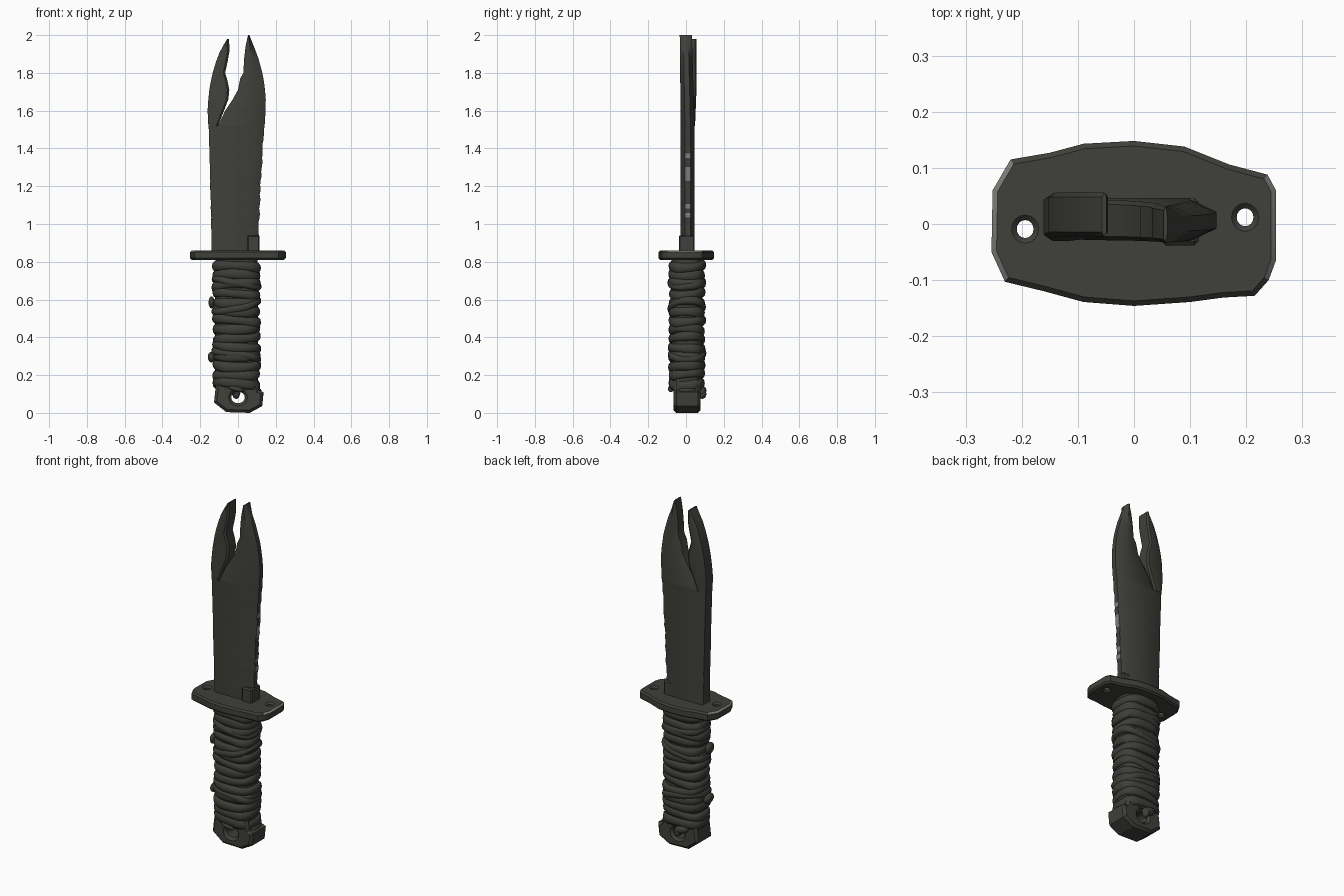
import bpy, bmesh, math, random
from mathutils import Vector, Matrix

if "Cube" in bpy.data.objects:
    bpy.data.objects.remove(bpy.data.objects["Cube"])

random.seed(4)


def material(name, rgb):
    m = bpy.data.materials.new(name)
    m.diffuse_color = (*rgb, 1)
    m.use_nodes = True
    m.node_tree.nodes["Principled BSDF"].inputs["Base Color"].default_value = m.diffuse_color
    return m


DARK = material("dark olive steel", (0.050, 0.052, 0.043))
CORD = material("dark cord", (0.047, 0.049, 0.040))
WORN = material("worn grey edge", (0.22, 0.22, 0.21))


def finish(bm, name, mats, angle=35):
    bmesh.ops.remove_doubles(bm, verts=bm.verts, dist=0.0002)
    bmesh.ops.recalc_face_normals(bm, faces=bm.faces)
    me = bpy.data.meshes.new(name)
    bm.to_mesh(me)
    bm.free()
    for m in mats:
        me.materials.append(m)
    ob = bpy.data.objects.new(name, me)
    bpy.context.collection.objects.link(ob)
    bpy.ops.object.select_all(action='DESELECT')
    ob.select_set(True)
    bpy.context.view_layer.objects.active = ob
    bpy.ops.object.shade_smooth_by_angle(angle=math.radians(angle))
    return ob


def loft(bm, rings, cap=True, closed=False):
    """Skin a list of equal-length point loops."""
    vs = [[bm.verts.new(p) for p in r] for r in rings]
    n = len(vs[0])
    pairs = list(zip(vs, vs[1:])) + ([(vs[-1], vs[0])] if closed else [])
    for a, b in pairs:
        for i in range(n):
            j = (i + 1) % n
            bm.faces.new((a[i], a[j], b[j], b[i]))
    if cap and not closed:
        bm.faces.new(vs[0])
        bm.faces.new(vs[-1])


def plate(outline, holes, half, bevel):
    """Flat outline with round holes, extruded and bevelled, as a bmesh."""
    cu = bpy.data.curves.new("plate_outline", 'CURVE')
    cu.dimensions, cu.fill_mode = '2D', 'BOTH'
    cu.extrude, cu.bevel_depth, cu.offset = half - bevel, bevel, -bevel
    cu.bevel_resolution = 0
    loops = [outline]
    for x, y, rx, ry in holes:
        loops.append([(x + rx * math.cos(-k * math.tau / 16),
                       y + ry * math.sin(-k * math.tau / 16)) for k in range(16)])
    for pts in loops:
        s = cu.splines.new('POLY')
        s.points.add(len(pts) - 1)
        for p, q in zip(s.points, pts):
            p.co = (q[0], q[1], 0, 1)
        s.use_cyclic_u = True
    ob = bpy.data.objects.new("plate_outline", cu)
    bpy.context.collection.objects.link(ob)
    me = bpy.data.meshes.new_from_object(ob.evaluated_get(bpy.context.evaluated_depsgraph_get()))
    bm = bmesh.new()
    bm.from_mesh(me)
    bpy.data.objects.remove(ob)
    for f in bm.faces:
        f.material_index = 0
    return bm


# Blade: broad body that splits into a left and a right prong
def section(z, xl, xr, sharp, yc, half):
    w = (xr - xl) * 0.45
    cr = min(0.045, w) if sharp else min(0.01, w)
    cl = min(0.012, w)
    e = half * (0.4 if sharp else 0.8)
    return [(xl, yc - half * .8, z), (xl + cl, yc - half, z), (xr - cr, yc - half, z),
            (xr, yc - e, z), (xr, yc + e, z), (xr - cr, yc + half, z),
            (xl + cl, yc + half, z), (xl, yc + half * .8, z)]


def interp(table, z):
    for (z0, *a), (z1, *b) in zip(table, table[1:]):
        if z <= z1:
            t = (z - z0) / (z1 - z0)
            return [p + (q - p) * t for p, q in zip(a, b)]
    return list(table[-1][1:])


body = [(0.84, -0.14, 0.108), (1.0, -0.142, 0.112), (1.2, -0.148, 0.121),
        (1.4, -0.152, 0.133), (1.52, -0.157, 0.141)]
left = [(1.52, -0.157, -0.105), (1.60, -0.161, -0.074), (1.66, -0.157, -0.051),
        (1.71, -0.152, -0.046), (1.76, -0.143, -0.056), (1.80, -0.134, -0.068),
        (1.86, -0.116, -0.055), (1.91, -0.097, -0.046), (1.95, -0.075, -0.046), (1.98, -0.057, -0.049)]
right = [(1.52, -0.105, 0.141), (1.60, -0.068, 0.146), (1.66, -0.028, 0.147),
         (1.71, 0.0, 0.143), (1.77, 0.012, 0.135), (1.80, 0.028, 0.129),
         (1.88, 0.033, 0.107), (1.94, 0.040, 0.084), (2.0, 0.053, 0.060)]
bm = bmesh.new()
rows = []
for k in range(29):
    z = 0.84 + 0.68 * k / 28
    xl, xr = interp(body, z)
    nick = random.uniform(-0.005, 0.002) if 0 < k < 28 else 0
    rows.append(section(z, xl + random.uniform(-.001, .002), xr + nick, True, 0.009, 0.037))
loft(bm, rows)
loft(bm, [section(z, a, b, False, 0.009 + 0.008 * min(1, (z - 1.52) / .2), 0.039)
          for z, a, b in left])
loft(bm, [section(z, a, b, True, 0.009 - 0.01 * (z - 1.52) / .48, 0.037 - .010 * (z - 1.52))
          for z, a, b in right])
bm.normal_update()
# chipped pale flecks on the cutting edge
for f in bm.faces:
    c = f.calc_center_median()
    if c.x > 0.105 and abs(c.y - 0.009) < 0.006 and 1.0 < c.z < 1.4 and random.random() < .3:
        f.material_index = 1
finish(bm, "blade", [DARK, WORN])

# Square shoulder at the root of the cutting edge
bm = bmesh.new()
bmesh.ops.create_cube(bm, size=1, matrix=Matrix.Translation((0.082, 0.004, 0.895)) @
                      Matrix.Diagonal((0.066, 0.084, 0.09, 1)))
bmesh.ops.bevel(bm, geom=bm.edges[:], offset=0.007, segments=1, affect='EDGES')
finish(bm, "blade_shoulder", [DARK])

# Guard with two lashing holes
outline = [(-0.254, -0.05), (-0.230, -0.103), (-0.16, -0.120), (-0.09, -0.139), (0, -0.146),
           (0.10, -0.139), (0.16, -0.131), (0.215, -0.128), (0.240, -0.10), (0.253, -0.065),
           (0.253, 0.06), (0.238, 0.088), (0.17, 0.106), (0.09, 0.138), (0, 0.148),
           (-0.09, 0.143), (-0.15, 0.127), (-0.220, 0.115), (-0.252, 0.06)]
bm = plate(outline, [(-0.194, -0.009, 0.015, 0.016), (0.198, 0.012, 0.015, 0.016)], 0.025, 0.009)
bmesh.ops.translate(bm, verts=bm.verts, vec=(0, 0, 0.835))
bm.normal_update()
for f in bm.faces:
    c = f.calc_center_median()
    if 0.2 < abs(f.normal.z) < 0.95 and c.z > 0.84 and abs(c.x) > 0.225:
        f.material_index = 1
finish(bm, "guard", [DARK, WORN], 30)

# Pommel: chamfered tang end with a lanyard hole
tang = [(-0.127, 0.055), (-0.062, 0.004), (0.062, 0.0), (0.128, 0.036), (0.136, 0.11),
        (0.11, 0.12), (0.10, 0.18), (-0.11, 0.18), (-0.12, 0.12)]
bm = plate(tang, [(0.0, 0.082, 0.036, 0.031)], 0.071, 0.014)
bmesh.ops.transform(bm, verts=bm.verts, matrix=Matrix.Translation((0, 0.006, 0)) @
                    Matrix.Rotation(math.pi / 2, 4, 'X'))
finish(bm, "pommel", [DARK], 30)


# Handle core and cord wrap
def grip(a, hx, hy):
    c, s = math.cos(a), math.sin(a)
    p = 0.72
    return (-0.008 + hx * math.copysign(abs(c) ** p, c), 0.005 + hy * math.copysign(abs(s) ** p, s))


ANG = [k * math.tau / 48 for k in range(48)]
bm = bmesh.new()
loft(bm, [[(*grip(a, hx, hy), z) for a in ANG] for z, hx, hy in
          [(0.125, 0.105, 0.078), (0.16, 0.113, 0.083), (0.79, 0.113, 0.083), (0.83, 0.110, 0.08)]])
finish(bm, "handle_core", [CORD])


def cord_loop(bm, z, tilt_x, tilt_y, rad, tall, grow):
    """One turn of cord with uneven height and thickness."""
    ph, ph2 = random.uniform(0, 6.28), random.uniform(0, 6.28)
    rings = []
    for a in ANG:
        x, y = grip(a, 0.110 + grow, 0.080 + grow)
        n = Vector((math.cos(a), math.sin(a) * 1.2, 0)).normalized()
        zz = z + tilt_x * math.cos(a) + tilt_y * math.sin(a) + 0.005 * math.sin(2 * a + ph)
        k = 1 + 0.12 * math.sin(3 * a + ph2)
        rings.append([Vector((x, y, zz)) + n * (rad * k * math.cos(t)) + Vector((0, 0, tall * k * math.sin(t)))
                      for t in (j * math.tau / 10 for j in range(10))])
    loft(bm, rings, closed=True)


bm = bmesh.new()
for i in range(14):
    cord_loop(bm, 0.155 + i * 0.0478, random.uniform(-0.012, 0.012), random.uniform(-0.006, 0.006),
              random.uniform(0.014, 0.019), random.uniform(0.024, 0.028), 0.002)
# crossing turns that ride over the others
for z, tx in ((0.31, -0.022), (0.56, 0.028), (0.69, -0.02)):
    cord_loop(bm, z, tx, 0.004, 0.014, 0.019, 0.008)
finish(bm, "cord_wrap", [CORD], 60)

# Lumps on the wrap: knot behind, tie above the hole, side bumps
bm = bmesh.new()
for x, y, z, sx, sy, sz, rot in [(-0.03, 0.084, 0.118, 0.045, 0.024, 0.024, 0.3),
                                 (-0.01, 0.086, 0.10, 0.02, 0.022, 0.026, 0),
                                 (-0.01, -0.08, 0.127, 0.042, 0.016, 0.014, 0.25),
                                 (0.095, 0.005, 0.115, 0.03, 0.06, 0.02, 0),
                                 (-0.14, -0.02, 0.585, 0.016, 0.035, 0.032, 0),
                                 (-0.14, -0.01, 0.295, 0.02, 0.04, 0.028, 0)]:
    m = (Matrix.Translation((x, y, z)) @ Matrix.Rotation(rot, 4, 'Y') @
         Matrix.Diagonal((sx, sy, sz, 1)))
    bmesh.ops.create_uvsphere(bm, u_segments=16, v_segments=10, radius=1, matrix=m)
finish(bm, "cord_knots", [CORD], 60)
